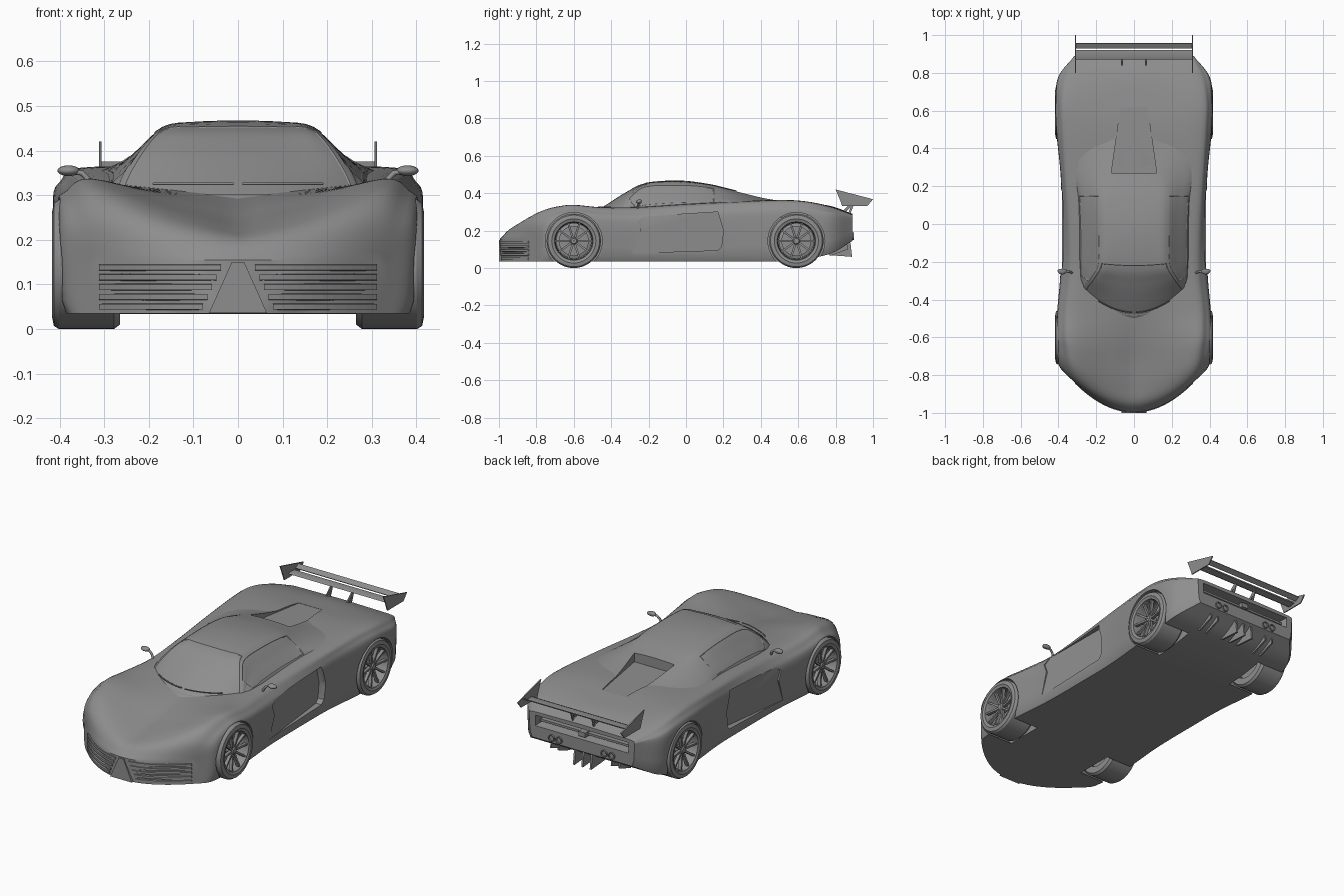
import bpy, bmesh, math
from math import sin, cos, pi, radians

if "Cube" in bpy.data.objects:
    bpy.data.objects.remove(bpy.data.objects["Cube"])

# Dark grey paint for the whole car
paint = bpy.data.materials.new('dark_grey')
paint.diffuse_color = (.27, .27, .27, 1)
paint.use_nodes = True
paint.node_tree.nodes["Principled BSDF"].inputs["Base Color"].default_value = paint.diffuse_color


def link(name, bm, angle=32):
    bmesh.ops.recalc_face_normals(bm, faces=bm.faces)
    me = bpy.data.meshes.new(name)
    bm.to_mesh(me)
    bm.free()
    me.materials.append(paint)
    ob = bpy.data.objects.new(name, me)
    bpy.context.collection.objects.link(ob)
    smooth(ob, angle)
    return ob


def smooth(ob, angle=32):
    bpy.ops.object.select_all(action='DESELECT')
    ob.select_set(True)
    bpy.context.view_layer.objects.active = ob
    bpy.ops.object.shade_smooth_by_angle(angle=radians(angle))


def solid(name, *pairs):
    """Closed prisms, each joining two rings of 3D points."""
    bm = bmesh.new()
    for a, b in pairs:
        va, vb = [bm.verts.new(p) for p in a], [bm.verts.new(p) for p in b]
        n = len(va)
        bm.faces.new(va)
        bm.faces.new(vb)
        for i in range(n):
            bm.faces.new((va[i], va[(i + 1) % n], vb[(i + 1) % n], vb[i]))
    return link(name, bm)


def plate(yz, x0, x1):
    return [(x0, y, z) for y, z in yz], [(x1, y, z) for y, z in yz]


def box(x0, x1, y0, y1, z0, z1):
    return plate([(y0, z0), (y1, z0), (y1, z1), (y0, z1)], x0, x1)


def lathe(name, prof, loc, s, n=40, closed=True):
    """Spin (radius, x) points about the x axis."""
    bm = bmesh.new()
    g = [[bm.verts.new((loc[0] + s * x, loc[1] + r * cos(2 * pi * k / n), loc[2] + r * sin(2 * pi * k / n)))
          for r, x in prof] for k in range(n)]
    m = len(prof)
    for k in range(n):
        for j in range(m if closed else m - 1):
            bm.faces.new((g[k][j], g[k][(j + 1) % m], g[(k + 1) % n][(j + 1) % m], g[(k + 1) % n][j]))
    return link(name, bm)


def tube(name, pts, r):
    cu = bpy.data.curves.new(name, 'CURVE')
    cu.dimensions, cu.bevel_depth, cu.bevel_resolution, cu.use_fill_caps = '3D', r, 2, True
    sp = cu.splines.new('POLY')
    sp.points.add(len(pts) - 1)
    for q, p in zip(sp.points, pts):
        q.co = (*p, 1)
    cu.materials.append(paint)
    bpy.context.collection.objects.link(bpy.data.objects.new(name, cu))


def spline(P, n):
    """Catmull-Rom through points of any dimension."""
    P = [tuple(2 * a - b for a, b in zip(P[0], P[1]))] + list(P) + [tuple(2 * a - b for a, b in zip(P[-1], P[-2]))]
    out = []
    for i in range(1, len(P) - 2):
        for k in range(n):
            t = k / n
            out.append(tuple(b + .5 * t * (c - a + t * (2 * a - 5 * b + 4 * c - d + t * (3 * (b - c) + d - a)))
                             for a, b, c, d in zip(*P[i - 1:i + 3])))
    return out + [P[-2]]


def loft(name, stations, section, tag=lambda i, j: 0):
    """Skin mirrored half sections; tagged faces become sunken panels."""
    bm = bmesh.new()
    rows = []
    for s in spline(stations, 5):
        w, floor, top = section(s)
        top = spline(top, 4)
        half = [(.95 * w * k / (len(top) - 1), floor) for k in range(len(top))] + top
        rows.append([bm.verts.new((x, s[0] + s[1] * (x / w) ** 2, z)) for x, z in half])
    m = len(rows[0])
    for i in range(len(rows) - 1):
        for j in range(m - 1):
            f = bm.faces.new((rows[i][j], rows[i][j + 1], rows[i + 1][j + 1], rows[i + 1][j]))
            f.material_index = tag(i, j)
    for r in (rows[0], rows[-1]):
        for j in range(m // 2 - 1):
            bm.faces.new((r[j], r[j + 1], r[m - 2 - j], r[m - 1 - j]))
    bmesh.ops.mirror(bm, geom=bm.verts[:] + bm.edges[:] + bm.faces[:], axis='X', merge_dist=1e-4)
    bmesh.ops.remove_doubles(bm, verts=bm.verts, dist=1e-5)
    bmesh.ops.recalc_face_normals(bm, faces=bm.faces)
    for t in (1, 2):
        fs = [f for f in bm.faces if f.material_index == t]
        if fs:
            bmesh.ops.inset_region(bm, faces=fs, thickness=.003, depth=-.002)
    for f in bm.faces:
        f.material_index = 0
    return link(name, bm)


def cut(ob, cutters):
    bpy.context.view_layer.objects.active = ob
    for c in cutters:
        c.hide_render = True
        md = ob.modifiers.new('cut', 'BOOLEAN')
        md.operation, md.solver, md.object = 'DIFFERENCE', 'EXACT', c
        bpy.ops.object.modifier_apply(modifier=md.name)
    smooth(ob)


# Main body: y, plan sweep, half width, floor z, shoulder z, fender x, fender z, centre z
body = loft('body', [
    (-.995, .17, .328, .035, .12, .29, .155, .155), (-.945, .18, .388, .035, .20, .30, .25, .20),
    (-.86, .15, .403, .035, .24, .31, .305, .22), (-.72, .08, .409, .035, .26, .32, .332, .245),
    (-.60, .02, .411, .035, .265, .33, .337, .272), (-.45, 0, .405, .035, .25, .33, .325, .30),
    (-.25, 0, .388, .035, .24, .31, .325, .32), (0, 0, .385, .035, .24, .32, .34, .34),
    (.25, 0, .388, .035, .26, .34, .352, .36), (.5, 0, .412, .035, .28, .35, .362, .365),
    (.65, 0, .415, .05, .28, .355, .354, .35), (.78, 0, .40, .08, .27, .33, .325, .33),
    (.89, 0, .315, .145, .26, .29, .285, .29)],
    lambda s: (s[2], s[3], [(s[2] * .985, s[3] + .03), (s[2], s[4]),
                            ((s[2] + s[5]) / 2 + .012, s[4] * .35 + s[6] * .65), (s[5], s[6]),
                            (s[5] * .5, s[7] * .55 + s[6] * .45), (0, s[7])]))

# Cabin and engine cover: y, plan sweep, base x, base z, roof edge x, roof edge z, centre z
cabin = loft('cabin', [
    (-.50, .16, .28, .295, .26, .305, .292), (-.42, .13, .285, .315, .24, .352, .345),
    (-.32, .08, .288, .32, .205, .408, .408), (-.22, .03, .29, .325, .172, .447, .455),
    (-.04, 0, .292, .335, .17, .453, .468), (.12, 0, .30, .34, .17, .44, .45),
    (.26, 0, .32, .345, .16, .405, .417), (.45, 0, .33, .34, .14, .36, .372),
    (.65, 0, .30, .30, .12, .335, .345)],
    lambda s: (s[2], s[3] - .06, [(s[2], s[3] - .06), (s[2], s[3]),
                                  ((s[2] + s[4]) / 2 + .002, (s[3] + s[5]) / 2 + .003), (s[4], s[5]),
                                  (s[4] * .55, s[6] * .8 + s[5] * .2), (0, s[6])]),
    lambda i, j: 1 if 1 <= i <= 14 and j >= 33 else 2 if 7 <= i <= 25 and 26 <= j <= 31 else 0)

# Cutters: wheel wells, door recesses, tail slot, roof scoop
cutters = []
for s in (1, -1):
    for y in (-.6, .59):
        ring = [(y + .152 * cos(2 * pi * k / 48), .145 + .152 * sin(2 * pi * k / 48)) for k in range(48)]
        cutters.append(solid('well_cutter', plate(ring, s * .235, s * .5)))
    door = [(-.28, .08), (.17, .095), (.19, .115), (.20, .20), (.17, .30), (-.22, .275), (-.26, .25), (-.24, .20)]
    cutters.append(solid('door_cutter', ([(s * (.361 - .08 * y), y, z) for y, z in door],
                                         [(s * .5, y, z) for y, z in door])))
cutters.append(solid('tail_cutter', ([(-.27, .84, .22), (.27, .84, .22), (.27, .84, .262), (-.27, .84, .262)],
                                     [(-.29, .95, .20), (.29, .95, .20), (.29, .95, .275), (-.29, .95, .275)])))
scoop = solid('scoop_cutter', ([(-.12, .27, .362), (.12, .27, .362), (.07, .62, .353), (-.07, .62, .353)],
                               [(-.12, .27, .6), (.12, .27, .6), (.07, .62, .6), (-.07, .62, .6)]))
cut(body, cutters + [scoop])
cut(cabin, [scoop])
for c in cutters + [scoop]:
    bpy.data.objects.remove(c)

# Wheels
for s in (1, -1):
    for end, y in (('front', -.6), ('rear', .59)):
        loc = (s * .34, y, .145)
        lathe(end + '_tyre', [(.10, -.075), (.135, -.075), (.145, -.062), (.145, .062), (.138, .073),
                              (.118, .077), (.107, .072), (.10, .06)], loc, s, 48)
        lathe(end + '_rim', [(.108, .073), (.103, .073), (.098, .05), (.096, -.06), (.1, -.06)], loc, s, 48)
        lathe(end + '_brake_disc', [(.001, .02), (.08, .02), (.08, .01), (.095, .005), (.095, -.05), (.001, -.05)],
              loc, s, 32, False)
        lathe(end + '_hub', [(.001, .062), (.014, .062), (.02, .056), (.02, .018), (.001, .018)], loc, s, 20, False)
        spokes = []
        for k in range(10):
            a = 2 * pi * k / 10
            ends = []
            for r, h, x0, x1 in ((.014, .006, .04, .056), (.1, .0045, .05, .068)):
                ends.append([(loc[0] + s * x, y + r * cos(a) - t * sin(a), .145 + r * sin(a) + t * cos(a))
                             for x, t in ((x0, -h), (x1, -h), (x1, h), (x0, h))])
            spokes.append(ends)
        solid(end + '_spokes', *spokes)


# Front grille bars and central wedge
def bar(x, z, s):
    y = -.995 + .17 * (x / .328) ** 2
    return [(s * x, y + d, z + h) for d, h in ((.01, -.008), (-.004, -.006), (-.004, .006), (.01, .008))]


for s in (1, -1):
    for k in range(5):
        z = .05 + k * .022
        x0 = .085 - .45 * (z - .035)
        xs = [x0 + (.312 - x0) * i / 10 for i in range(11)]
        solid('grille_bar', *[(bar(a, z, s), bar(b, z, s)) for a, b in zip(xs, xs[1:])])
trap = [(-.065, .036), (.065, .036), (.014, .15), (-.014, .15)]
solid('nose_wedge', ([(x, -1.0, z) for x, z in trap], [(x, -.96, z) for x, z in trap]))

# Mirrors and wipers
for s in (1, -1):
    bm = bmesh.new()
    bmesh.ops.create_uvsphere(bm, u_segments=20, v_segments=12, radius=1)
    for v in bm.verts:
        v.co = (s * (.38 + .025 * v.co.x), -.245 + (.022 if v.co.y < 0 else .008) * v.co.y, .355 + .012 * v.co.z)
    link('door_mirror', bm)
    tube('mirror_arm', [(s * .365, -.25, .352), (s * .35, -.252, .35), (s * .335, -.255, .335), (s * .325, -.26, .31)], .006)
for x0 in (-.19, .01):
    tube('wiper', [(x, -.468 + .14 * (x / .285) ** 2, .326) for x in [x0 + .18 * k / 8 for k in range(9)]], .003)

# Rear wing
for s in (1, -1):
    solid('wing_endplate', plate([(.80, .42), (1.0, .368), (.97, .332), (.835, .332), (.825, .36)], s * .306, s * .312))
    solid('wing_strut', plate([(.82, .29), (.845, .29), (.90, .345), (.88, .345)], s * .06, s * .066),
          plate([(.862, .28), (.875, .28), (.90, .345), (.888, .345)], s * .06, s * .066))
solid('wing_main_blade', plate([(.87, .352), (.885, .345), (.918, .35), (.92, .356), (.885, .358)], -.31, .31))
solid('wing_flap', plate([(.928, .362), (.955, .376), (.957, .372), (.932, .357)], -.31, .31))

# Tail light bar, rain light, exhausts, diffuser fins
solid('tail_light_bar', box(-.265, .265, .835, .868, .232, .243))
solid('rain_light', box(-.02, .02, .845, .89, .225, .25))
ring = [(cos(2 * pi * k / 24), sin(2 * pi * k / 24)) for k in range(24)]
for s in (1, -1):
    for x in (.135, .18):
        bm = bmesh.new()
        rows = [[bm.verts.new((s * x + q * c, y, .17 + q * d)) for c, d in ring]
                for q, y in ((.019, .80), (.019, .898), (.014, .898), (.014, .80))]
        for a, b in zip(rows, rows[1:] + rows[:1]):
            for k in range(24):
                bm.faces.new((a[k], a[(k + 1) % 24], b[(k + 1) % 24], b[k]))
        link('exhaust', bm)
        solid('side_fin', plate([(.75, .085), (.86, .14), (.865, .10), (.77, .065)], s * (x + .02), s * (x + .028)))
for x in (-.05, 0, .05):
    solid('diffuser_fin', plate([(.72, .08), (.87, .15), (.88, .13), (.888, .06), (.78, .068)], x - .005, x + .005))
